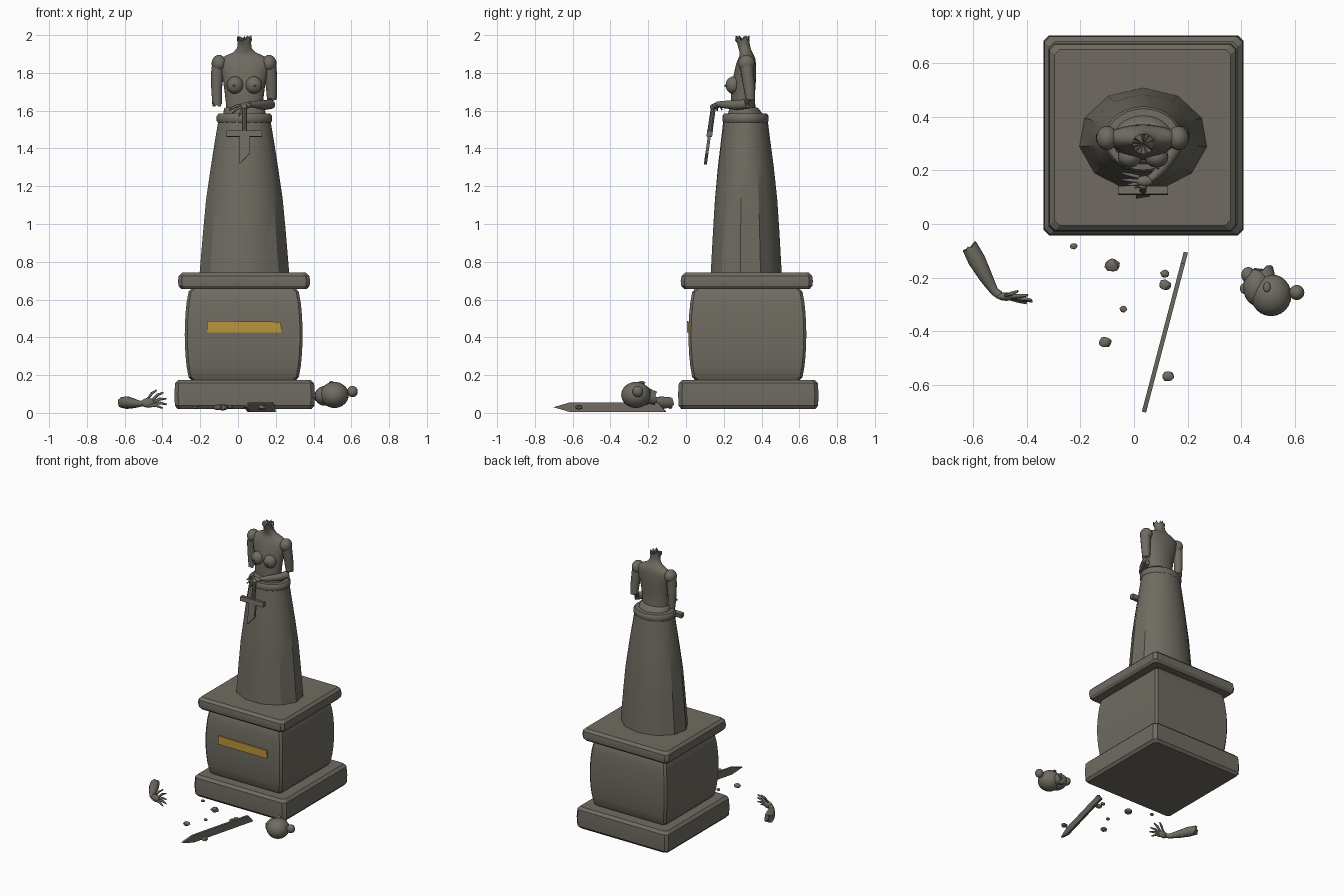
import bpy, bmesh, math, random
from mathutils import Vector, Matrix

random.seed(4)
cube = bpy.data.objects.get("Cube")
if cube:
    bpy.data.objects.remove(cube, do_unlink=True)


def material(name, rgb):
    m = bpy.data.materials.new(name)
    m.use_nodes = True
    m.diffuse_color = (*rgb, 1)
    m.node_tree.nodes["Principled BSDF"].inputs["Base Color"].default_value = (*rgb, 1)
    return m


STONE = material("weathered stone", (0.16, 0.148, 0.122))
GOLD = material("plaque gold", (0.50, 0.30, 0.045))
TAU = 2 * math.pi


def finish(name, bm, mat=STONE, angle=0.55):
    bmesh.ops.recalc_face_normals(bm, faces=bm.faces)
    mesh = bpy.data.meshes.new(name)
    bm.to_mesh(mesh)
    bm.free()
    ob = bpy.data.objects.new(name, mesh)
    bpy.context.collection.objects.link(ob)
    mesh.materials.append(mat)
    bpy.ops.object.select_all(action="DESELECT")
    ob.select_set(True)
    bpy.context.view_layer.objects.active = ob
    bpy.ops.object.shade_smooth_by_angle(angle=angle)
    return ob


def add_loft(bm, rings):
    """Skin a list of equal-length point rings and cap both ends."""
    loops = [[bm.verts.new(p) for p in ring] for ring in rings]
    n = len(loops[0])
    for a, b in zip(loops, loops[1:]):
        for i in range(n):
            j = (i + 1) % n
            bm.faces.new((a[i], a[j], b[j], b[i]))
    for loop in (loops[0], loops[-1]):
        mid = bm.verts.new(sum((v.co for v in loop), Vector()) / n)
        for i in range(n):
            bm.faces.new((loop[i], loop[(i + 1) % n], mid))


def add_tube(bm, path, n=12, jag=0.0, jag_start=False):
    """Round limb through (x, y, z, radius) points; jag breaks one end."""
    pts = [Vector(p[:3]) for p in path]
    rings = []
    for k, p in enumerate(pts):
        d = (pts[min(k + 1, len(pts) - 1)] - pts[max(k - 1, 0)]).normalized()
        ref = Vector((0.31, 0.9, 0.2)) if abs(d.z) > 0.7 else Vector((0, 0, 1))
        u = d.cross(ref).normalized()
        v = d.cross(u)
        broken = jag and k == (0 if jag_start else len(pts) - 1)
        rings.append([p + path[k][3] * (math.cos(TAU * i / n) * u + math.sin(TAU * i / n) * v)
                      + (d * random.uniform(-jag, jag) if broken else Vector()) for i in range(n)])
    add_loft(bm, rings)


def add_ball(bm, center, radii, u=20, v=12):
    mat = Matrix.Translation(center) @ Matrix.Diagonal((*radii, 1))
    bmesh.ops.create_uvsphere(bm, u_segments=u, v_segments=v, radius=1, matrix=mat)


def add_plate(bm, outline, normal, thick):
    """Extrude a flat outline symmetrically along its normal."""
    off = Vector(normal).normalized() * thick / 2
    add_loft(bm, [[Vector(p) - off for p in outline], [Vector(p) + off for p in outline]])


def square_ring(cx, cy, z, half, cut):
    h, c = half, half - cut
    return [Vector((cx + x, cy + y, z)) for x, y in
            ((h, -c), (h, c), (c, h), (-c, h), (-h, c), (-h, -c), (-c, -h), (c, -h))]


# Pedestal: two bevelled slabs and a barrel-sided block
def slab(name, cx, cy, half, z0, z1):
    b = 0.018
    bm = bmesh.new()
    add_loft(bm, [square_ring(cx, cy, z, h, 0.02) for z, h in
                  ((z0, half - b), (z0 + b, half - 0.003), ((z0 + z1) / 2, half),
                   (z1 - b, half - 0.004), (z1, half - b - 0.004))])
    return finish(name, bm, angle=0.45)


slab("pedestal_base", 0.035, 0.33, 0.372, 0.02, 0.175)
slab("pedestal_cap", 0.032, 0.322, 0.35, 0.655, 0.742)

bm = bmesh.new()
rings = [square_ring(0.03, 0.325, 0.165, 0.27, 0.02)]
for k in range(9):
    t = k / 8
    rings.append(square_ring(0.03, 0.325, 0.19 + 0.45 * t,
                             0.292 + 0.02 * math.sin(math.pi * t) ** 0.7, 0.014))
rings.append(square_ring(0.03, 0.325, 0.665, 0.27, 0.02))
add_loft(bm, rings)
finish("pedestal_block", bm)

bm = bmesh.new()
add_plate(bm, [(-0.165, 0.01, 0.425), (0.23, 0.01, 0.425), (0.228, 0.01, 0.482),
               (-0.163, 0.01, 0.487)], (0, 1, 0), 0.009)
finish("plaque", bm, GOLD)

# Skirt: faceted hem blending to a round waist
bm = bmesh.new()
rings = []
for z, rx, ry, facet in ((0.735, 0.24, 0.192, 1), (0.95, 0.222, 0.18, 1), (1.13, 0.205, 0.168, 0.9),
                         (1.3, 0.18, 0.15, 0.6), (1.42, 0.161, 0.134, 0.3), (1.545, 0.14, 0.118, 0)):
    ring = []
    for i in range(22):
        a = TAU * (i / 22 + 0.25)
        s = 1 - facet * (1 - math.cos(math.pi / 11)) * (i % 2)
        ring.append(Vector((0.034 + s * rx * math.cos(a), 0.315 + s * ry * math.sin(a), z)))
    rings.append(ring)
add_loft(bm, rings)
finish("skirt", bm)


def ellipse_loft(name, sections, n=28, jag=0.0):
    """Stack (z, centre y, x radius, y radius) ellipses, with an optional broken top."""
    bm = bmesh.new()
    rings = []
    for k, (z, cy, rx, ry) in enumerate(sections):
        top = jag if k == len(sections) - 1 else 0
        rings.append([Vector((0.034 + rx * math.cos(TAU * i / n), cy + ry * math.sin(TAU * i / n),
                              z + random.uniform(-top, top))) for i in range(n)])
    add_loft(bm, rings)
    return finish(name, bm, angle=0.8)


ellipse_loft("waistband", [(1.535, 0.315, 0.138, 0.116), (1.545, 0.315, 0.147, 0.123),
                           (1.57, 0.315, 0.147, 0.123), (1.584, 0.315, 0.137, 0.114),
                           (1.586, 0.313, 0.112, 0.09), (1.61, 0.308, 0.108, 0.078),
                           (1.618, 0.306, 0.098, 0.068)])

# Torso with a broken neck
ellipse_loft("torso", [(1.58, 0.305, 0.1, 0.066), (1.64, 0.302, 0.098, 0.064),
                       (1.70, 0.302, 0.105, 0.064), (1.76, 0.308, 0.113, 0.062),
                       (1.81, 0.314, 0.126, 0.057), (1.85, 0.318, 0.138, 0.052),
                       (1.875, 0.322, 0.128, 0.045), (1.893, 0.322, 0.095, 0.038),
                       (1.908, 0.318, 0.06, 0.034), (1.93, 0.31, 0.039, 0.032),
                       (1.96, 0.303, 0.035, 0.033), (1.983, 0.298, 0.04, 0.038)], jag=0.015)
bm = bmesh.new()
for side in (-1, 1):
    add_ball(bm, (0.034 + side * 0.05, 0.25, 1.735), (0.044, 0.04, 0.046))
    add_ball(bm, (0.034 + side * 0.055, 0.209, 1.732), (0.007, 0.006, 0.007), 8, 6)
finish("chest", bm)


def fingers(bm, starts, tips, radius):
    for a, b in zip(starts, tips):
        a, b = Vector(a), Vector(b)
        m = a.lerp(b, 0.5) + Vector((0, 0, radius))
        add_tube(bm, [(*a, radius), (*m, radius), (*b, radius * 0.5)], 8)


# Right arm, broken above the elbow
bm = bmesh.new()
add_ball(bm, (-0.1, 0.32, 1.85), (0.04, 0.045, 0.045))
add_tube(bm, [(-0.1, 0.32, 1.86, 0.036), (-0.109, 0.32, 1.8, 0.034), (-0.113, 0.322, 1.72, 0.029),
              (-0.11, 0.322, 1.635, 0.026)], 14, 0.016)
finish("right_arm", bm, angle=0.7)

# Left arm, bent across the waist to the hilt
bm = bmesh.new()
add_ball(bm, (0.164, 0.32, 1.85), (0.04, 0.045, 0.045))
add_tube(bm, [(0.164, 0.32, 1.86, 0.036), (0.172, 0.325, 1.8, 0.034), (0.178, 0.335, 1.72, 0.03),
              (0.179, 0.34, 1.66, 0.026), (0.172, 0.325, 1.635, 0.027), (0.145, 0.27, 1.63, 0.026),
              (0.105, 0.21, 1.632, 0.021), (0.075, 0.178, 1.634, 0.016), (0.06, 0.168, 1.634, 0.016)], 14)
add_ball(bm, (0.04, 0.16, 1.627), (0.032, 0.02, 0.016))
fingers(bm, [(0.02, 0.175, 1.63), (0.015, 0.16, 1.63), (0.02, 0.15, 1.622), (0.03, 0.15, 1.615)],
        [(-0.045, 0.19, 1.605), (-0.045, 0.165, 1.6), (-0.03, 0.145, 1.585), (0.005, 0.135, 1.57)], 0.007)
finish("left_arm", bm, angle=0.9)

# Broken sword hanging from the hand, leaning forward toward its stump
def lean(x, z):
    return (x, 0.145 - (1.62 - z) * 0.14, z)


LEAN = (0, 1, -0.14)
bm = bmesh.new()
add_tube(bm, [(*lean(0.034, 1.62), 0.013), (*lean(0.034, 1.47), 0.014)], 10)
add_ball(bm, lean(0.034, 1.62), (0.018, 0.018, 0.016), 12, 8)
add_plate(bm, [lean(x, z) for x, z in ((-0.06, 1.462), (0.126, 1.462), (0.126, 1.494), (-0.06, 1.494))],
          LEAN, 0.03)
add_plate(bm, [lean(x, z) for x, z in ((0.007, 1.47), (0.007, 1.315), (0.06, 1.372), (0.06, 1.47))],
          LEAN, 0.016)
finish("sword_hilt", bm)

# Fallen blade standing on its edge
bm = bmesh.new()
far, near = Vector((0.193, -0.105, 0)), Vector((0.037, -0.7, 0))
side = Vector((-0.595, 0.156, 0))
add_plate(bm, [far.lerp(near, t) + Vector((0, 0, z)) for t, z in
               ((0, 0.004), (0.07, 0.056), (0.85, 0.056), (1, 0.03), (0.85, 0.004))], side, 0.016)
finish("fallen_blade", bm)

# Fallen forearm with spread fingers
bm = bmesh.new()
add_tube(bm, [(-0.61, -0.088, 0.055, 0.03), (-0.585, -0.135, 0.054, 0.033), (-0.55, -0.2, 0.05, 0.025),
              (-0.52, -0.25, 0.048, 0.016), (-0.5, -0.265, 0.05, 0.016)], 14, 0.014, True)
add_ball(bm, (-0.475, -0.27, 0.053), (0.036, 0.016, 0.026))
fingers(bm, [(-0.48, -0.268, 0.07), (-0.455, -0.27, 0.067), (-0.45, -0.272, 0.055),
             (-0.45, -0.275, 0.045), (-0.465, -0.275, 0.038)],
        [(-0.432, -0.25, 0.12), (-0.395, -0.265, 0.108), (-0.38, -0.283, 0.075),
         (-0.378, -0.288, 0.045), (-0.4, -0.295, 0.025)], 0.008)
finish("fallen_forearm", bm, angle=0.9)

# Fallen head lying on its side, hair bun at the back
bm = bmesh.new()
add_ball(bm, (0.51, -0.265, 0.095), (0.076, 0.078, 0.069), 24, 16)
add_ball(bm, (0.458, -0.235, 0.09), (0.052, 0.07, 0.052))
add_ball(bm, (0.425, -0.19, 0.088), (0.026, 0.03, 0.028))
add_ball(bm, (0.408, -0.24, 0.09), (0.014, 0.02, 0.01), 10, 8)
add_ball(bm, (0.495, -0.235, 0.16), (0.014, 0.02, 0.008), 10, 8)
add_tube(bm, [(0.505, -0.25, 0.09, 0.045), (0.49, -0.2, 0.085, 0.036), (0.48, -0.168, 0.08, 0.038)], 18, 0.012)
add_ball(bm, (0.606, -0.255, 0.113), (0.028, 0.028, 0.03))
finish("fallen_head", bm, angle=0.7)

# Scattered rubble
for k, (x, y, r) in enumerate(((-0.225, -0.083, 0.015), (-0.08, -0.153, 0.03), (0.115, -0.185, 0.018),
                               (0.115, -0.227, 0.024), (-0.04, -0.317, 0.015), (-0.107, -0.44, 0.025),
                               (0.127, -0.567, 0.024))):
    bm = bmesh.new()
    bmesh.ops.create_icosphere(bm, subdivisions=2, radius=1)
    for v in bm.verts:
        v.co = Vector((x, y, 0.03)) + v.co * random.uniform(0.85, 1.05) * r * Vector((1, 0.8, 0.6)).length / 1.41
        v.co.z = 0.03 + (v.co.z - 0.03) * 0.6
        v.co.y = y + (v.co.y - y) * 0.85
    finish(f"rubble_{k + 1}", bm)
